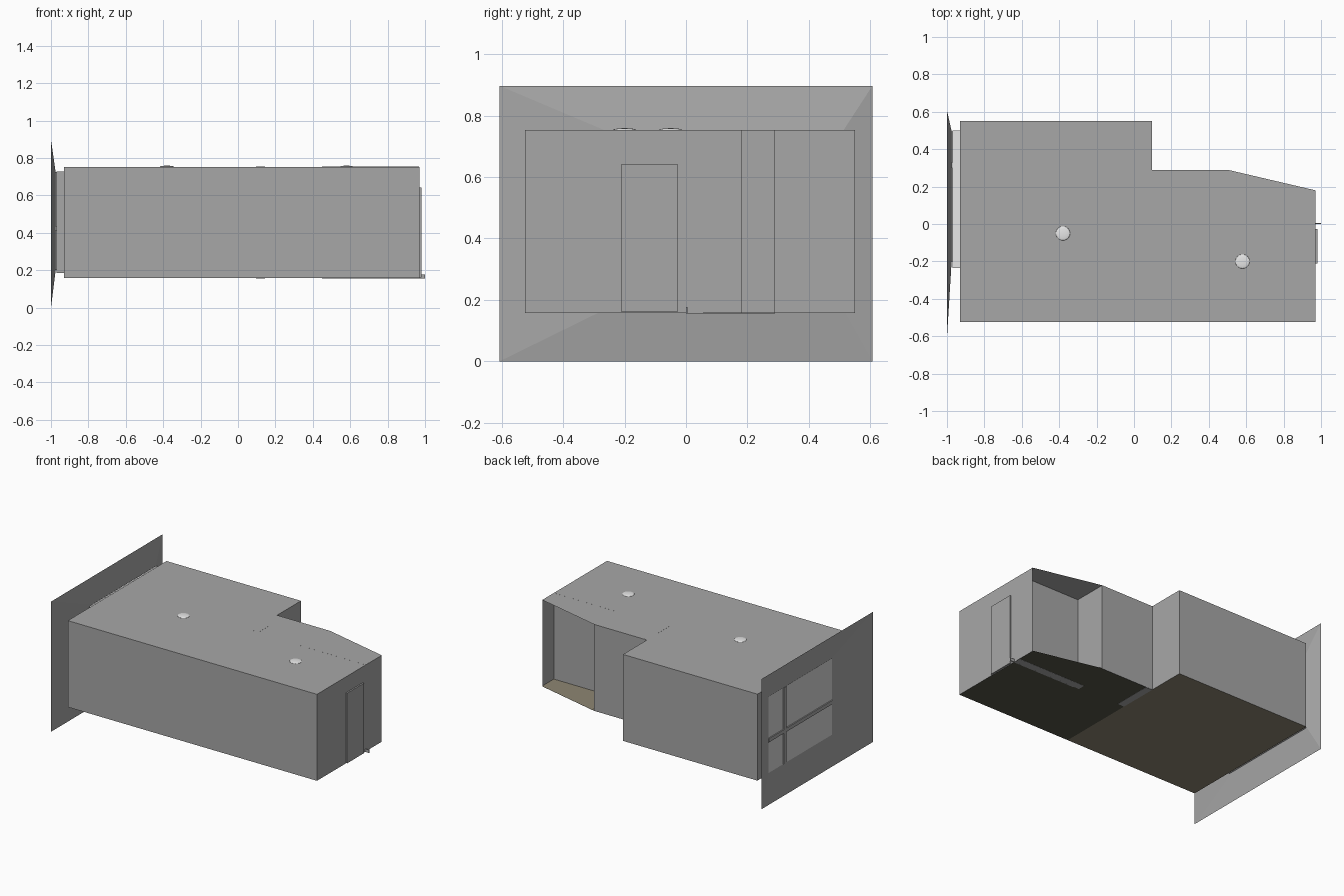
import bpy, bmesh, math

if "Cube" in bpy.data.objects:
    bpy.data.objects.remove(bpy.data.objects["Cube"])


def mat(name, rgb):
    m = bpy.data.materials.new(name)
    m.diffuse_color = (*rgb, 1)
    m.use_nodes = True
    m.node_tree.nodes["Principled BSDF"].inputs["Base Color"].default_value = m.diffuse_color
    return m


GREY = mat("wall grey", (0.39, 0.39, 0.39))
WHITE = mat("white", (0.8, 0.8, 0.8))
GLASS = mat("pale glass", (0.66, 0.66, 0.66))
TAN = mat("tan floor", (0.27, 0.24, 0.17))
DARK = mat("dark floor", (0.089, 0.089, 0.067))


def surface(name, polys, m):
    """Open sheet made of separate polygons."""
    bm = bmesh.new()
    for p in polys:
        bm.faces.new([bm.verts.new(v) for v in p])
    bmesh.ops.remove_doubles(bm, verts=bm.verts, dist=1e-5)
    me = bpy.data.meshes.new(name)
    bm.to_mesh(me)
    bm.free()
    me.materials.append(m)
    ob = bpy.data.objects.new(name, me)
    bpy.context.collection.objects.link(ob)
    return ob


def box(name, x, y, z, m):
    bm = bmesh.new()
    bmesh.ops.create_cube(bm, size=1)
    for v in bm.verts:
        v.co = [r[0] if c < 0 else r[1] for c, r in zip(v.co, (x, y, z))]
    me = bpy.data.meshes.new(name)
    bm.to_mesh(me)
    bm.free()
    me.materials.append(m)
    ob = bpy.data.objects.new(name, me)
    bpy.context.collection.objects.link(ob)
    return ob


def rect(x, y0, y1, z0, z1):
    return [(x, y0, z0), (x, y0, z1), (x, y1, z1), (x, y1, z0)]


def bridge(a, b):
    """Four quads between two rectangles."""
    return [[a[i], a[(i + 1) % 4], b[(i + 1) % 4], b[i]] for i in range(4)]


Z0, Z1 = 0.157, 0.753
XW, XM, XE = -0.93, 0.095, 0.97
YF, YB, YN = -0.525, 0.55, 0.29
plan = [(XW, YF), (XE, YF), (XE, 0.18), (0.5, YN), (XM, YN), (XM, YB), (XW, YB)]


def flat(pts, z):
    return [(x, y, z) for x, y in pts]


# Ceiling and floors
surface("ceiling", [flat(plan, Z1)], GREY)
surface("main_floor", [flat([(XW, YF), (XM, YF), (XM, YB), (XW, YB)], Z0)], TAN)
surface("hall_floor", [flat([(XM, YF), (XE, YF), (XE, 0.18), (0.5, YN), (XM, YN)], Z0)], DARK)
surface("side_room_floor", [flat([(0.5, 0.055), (XE, 0.055), (XE, 0.18), (0.5, YN)], Z0 + 0.003)], TAN)

# Outer walls: the slanted wall (edge 2) is open, the window wall (edge 6) has a hole
walls = []
for i in range(6):
    if i != 2:
        a, b = plan[i], plan[i + 1]
        walls.append([(*a, Z0), (*b, Z0), (*b, Z1), (*a, Z1)])
outer = rect(XW, YF, YB, Z0, Z1)
hole = rect(XW, -0.235, 0.5, 0.185, 0.727)
surface("outer_walls", walls + bridge(outer, hole), GREY)

# Window reveal with white head and sill, grey sides
xg = -0.97
reveal = surface("window_reveal", bridge(hole, rect(xg, -0.235, 0.5, 0.185, 0.727)), GREY)
reveal.data.materials.append(WHITE)
for f in reveal.data.polygons:
    f.material_index = 1 if abs(f.normal.z) > 0.5 else 0

# Glass, glazing bars and splayed outside surround
surface("window_glass", [rect(xg, -0.235, 0.5, 0.185, 0.727)], GLASS)
gy, gz = (-0.2, 0.495), (0.2, 0.725)
box("vertical_bar", (-0.978, xg), (0.3, 0.33), gz, GREY)
box("horizontal_bar", (-0.978, xg), gy, (0.412, 0.437), GREY)
surface("window_surround", bridge(rect(-1, -0.607, 0.607, 0, 0.897),
                                  rect(-0.975, *gy, *gz)), GREY)

# Inner partitions
box("hall_partition", (0.45, XE - 0.001), (0.005, 0.055), (Z0 - 0.0008, Z1 + 0.0003), GREY)
box("side_room_partition", (0.45, 0.5), (0.055, YN - 0.001), (Z0 + 0.0005, Z1 - 0.0005), GREY)
box("niche_partition", (XM + 0.0005, 0.145), (0.018, YN - 0.001), (Z0 - 0.0008, Z1 + 0.0003), GREY)
box("skirting_board", (0.49, 1.0), (0.0, 0.005), (Z0 - 0.001, 0.176), GREY)

# Door
box("door", (XE - 0.008, 0.98), (-0.21, -0.027), (0.16, 0.643), GREY)

# Ceiling lights: flattened domes
for n, (x, y) in enumerate([(-0.38, -0.05), (0.58, -0.2)]):
    bpy.ops.mesh.primitive_uv_sphere_add(segments=24, ring_count=10, radius=1, location=(x, y, Z1))
    ob = bpy.context.object
    ob.name = f"ceiling_light_{n + 1}"
    ob.scale = (0.038, 0.038, 0.006)
    ob.data.materials.append(WHITE)
    bpy.ops.object.shade_smooth_by_angle(angle=math.radians(40))
